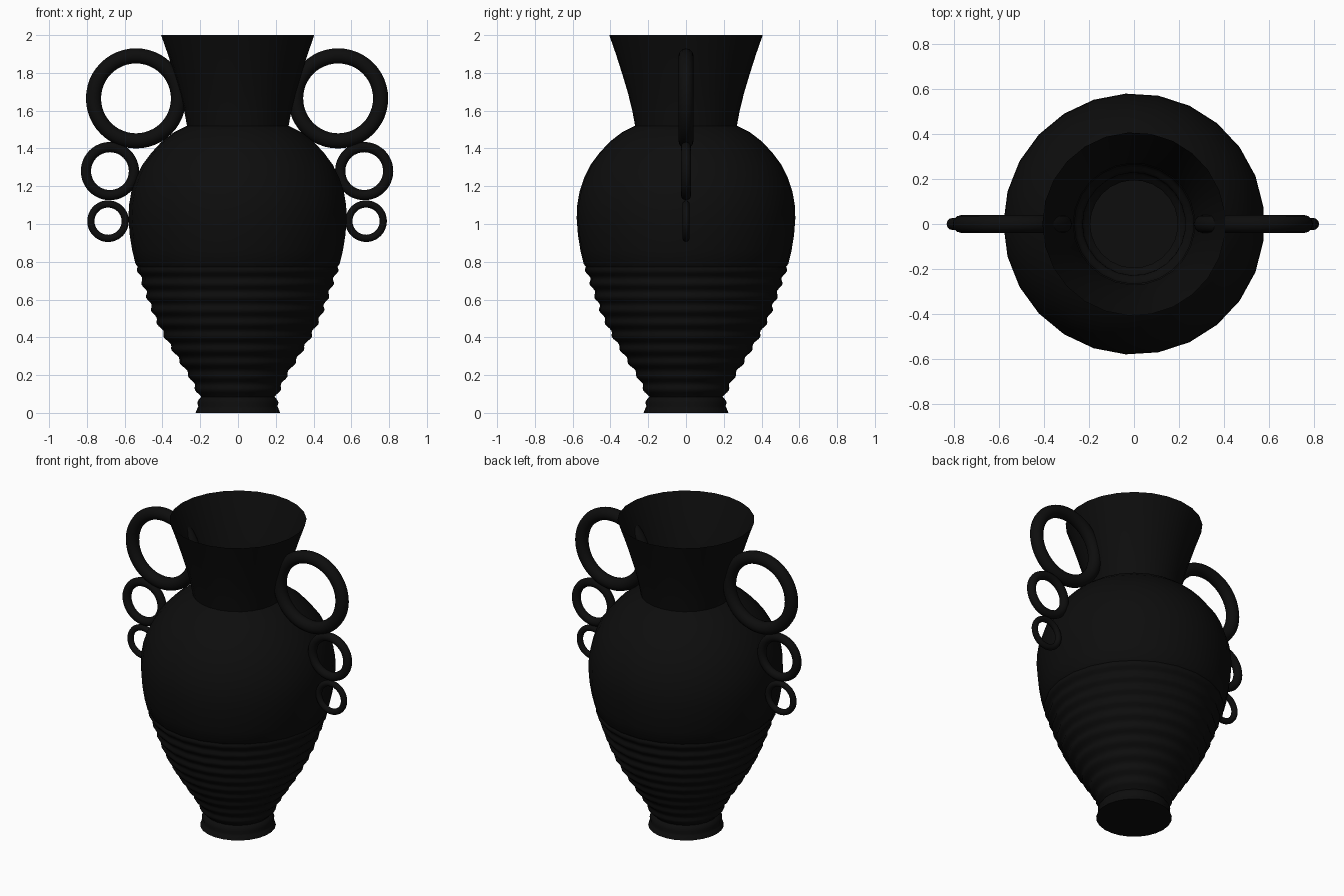
import bpy, bmesh, math

cube = bpy.data.objects.get("Cube")
if cube:
    bpy.data.objects.remove(cube, do_unlink=True)

SIDES = 25
black = bpy.data.materials.new("black glaze")
black.use_nodes = True
COLOUR = (0.004, 0.004, 0.004, 1)
black.diffuse_color = COLOUR
black.node_tree.nodes["Principled BSDF"].inputs["Base Color"].default_value = COLOUR


def finish(obj, angle):
    obj.data.materials.append(black)
    bpy.ops.object.select_all(action='DESELECT')
    obj.select_set(True)
    bpy.context.view_layer.objects.active = obj
    bpy.ops.object.shade_smooth_by_angle(angle=math.radians(angle))


def lathe(name, profile, cap=False):
    """Turn (radius, height) points, listed bottom to top, around z."""
    bm = bmesh.new()
    rings = []
    for r, z in profile:
        ring = []
        for i in range(SIDES):
            a = math.pi + math.tau * i / SIDES
            ring.append(bm.verts.new((r * math.cos(a), r * math.sin(a), z)))
        rings.append(ring)
    for low, high in zip(rings, rings[1:]):
        for i in range(SIDES):
            j = (i + 1) % SIDES
            bm.faces.new((low[i], low[j], high[j], high[i]))
    if cap:
        bm.faces.new(rings[0][::-1])
    mesh = bpy.data.meshes.new(name)
    bm.to_mesh(mesh)
    bm.free()
    obj = bpy.data.objects.new(name, mesh)
    bpy.context.collection.objects.link(obj)
    finish(obj, 50)


def envelope(z):
    """Radius of the lower body, before the ripples."""
    pts = [(0.08, 0.20), (0.2, 0.26), (0.3, 0.325), (0.4, 0.385),
           (0.5, 0.437), (0.6, 0.475), (0.7, 0.51), (0.79, 0.541)]
    for (z0, r0), (z1, r1) in zip(pts, pts[1:]):
        if z <= z1:
            return r0 + (r1 - r0) * (z - z0) / (z1 - z0)
    return pts[-1][1]


# Foot, rippled lower body and smooth shoulder
foot = [(0.225, 0), (0.215, 0.025), (0.21, 0.035), (0.216, 0.055), (0.205, 0.075)]
RIPPLES, STEPS, LOW, HIGH = 10, 6, 0.085, 0.785
ripples = []
for k in range(RIPPLES * STEPS):
    z = LOW + (HIGH - LOW) * k / (RIPPLES * STEPS)
    ripples.append((envelope(z) - 0.008 * math.cos(math.tau * k / STEPS), z))
shoulder = [(0.543, 0.79), (0.56, 0.86), (0.573, 0.94), (0.58, 1.03), (0.577, 1.1),
            (0.565, 1.17), (0.54, 1.245), (0.505, 1.315), (0.46, 1.375),
            (0.405, 1.435), (0.34, 1.485), (0.27, 1.52)]
lathe("body", foot + ripples + shoulder, cap=True)

# Flared neck, open at the top
lathe("neck", [(0.27, 1.52), (0.285, 1.6), (0.307, 1.69), (0.34, 1.8),
               (0.372, 1.9), (0.407, 2.0)])

# Three ring handles on each side: centre x, centre z, ring radius, tube radius
handles = {"large": (0.535, 1.665, 0.225, 0.04),
           "middle": (0.673, 1.28, 0.127, 0.027),
           "small": (0.683, 1.015, 0.091, 0.019)}
for size, (x, z, ring, tube) in handles.items():
    for side, sign in (("left", 1), ("right", -1)):
        bpy.ops.mesh.primitive_torus_add(
            major_segments=48, minor_segments=12, major_radius=ring,
            minor_radius=tube, location=(sign * x - 0.005, 0, z),
            rotation=(math.pi / 2, 0, 0))
        obj = bpy.context.object
        obj.name = f"{size}_ring_handle_{side}"
        finish(obj, 60)
